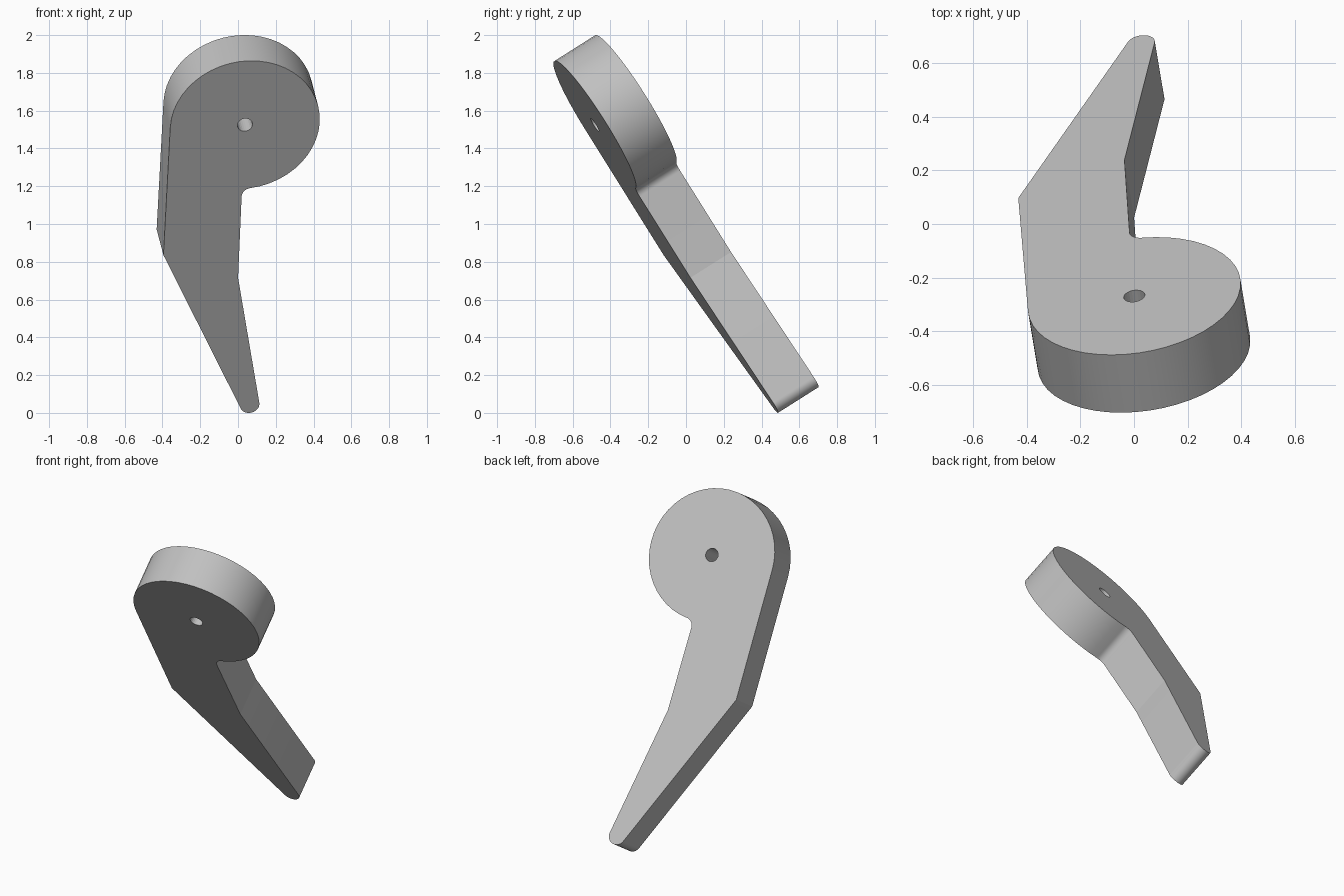
import bpy, bmesh
from math import atan2, acos, cos, sin, pi, radians, hypot
from mathutils import Matrix, Vector

if "Cube" in bpy.data.objects:
    bpy.data.objects.remove(bpy.data.objects["Cube"])

DISC_R, TIP_R, FILLET_R, HOLE_R, THICK = 0.40, 0.052, 0.05, 0.04, 0.257
DISC, TIP, FILLET = (0, 0), (0.025, -1.755), (0.032, -0.449)
OUTER_ELBOW, INNER_ELBOW = (-0.436, -0.778), (-0.037, -0.955)


def arc(center, r, start, end, step=radians(7.5)):
    """Points along an arc, swept from start to end."""
    n = max(2, round(abs(end - start) / step))
    angles = [start + (end - start) * i / n for i in range(n + 1)]
    return [(center[0] + r * cos(a), center[1] + r * sin(a)) for a in angles]


def tangent(point, center, r, side):
    """Angle on a circle where a line from an outside point touches it."""
    dx, dy = point[0] - center[0], point[1] - center[1]
    return atan2(dy, dx) + side * acos(r / hypot(dx, dy))


# Outline: disc clockwise, neck fillet, inner edge, rounded tip, outer edge
neck = atan2(FILLET[1], FILLET[0])
disc_start = tangent(OUTER_ELBOW, DISC, DISC_R, -1) % (2 * pi)
tip_start = tangent(INNER_ELBOW, TIP, TIP_R, -1)
tip_end = tangent(OUTER_ELBOW, TIP, TIP_R, 1)
while tip_end > tip_start:
    tip_end -= 2 * pi
outline = arc(DISC, DISC_R, disc_start, neck)
outline += arc(FILLET, FILLET_R, neck + pi, pi)[1:]
outline += [INNER_ELBOW] + arc(TIP, TIP_R, tip_start, tip_end) + [OUTER_ELBOW]
hole = arc(DISC, HOLE_R, 0, 2 * pi, radians(15))[:-1]

# Plate with a through hole
bm = bmesh.new()
for loop in (outline, hole):
    verts = [bm.verts.new((x, y, 0)) for x, y in loop]
    for a, b in zip(verts, verts[1:] + verts[:1]):
        bm.edges.new((a, b))
bmesh.ops.triangle_fill(bm, use_beauty=True, use_dissolve=False, edges=bm.edges[:])
ext = bmesh.ops.extrude_face_region(bm, geom=bm.faces[:], use_keep_orig=True)
top = [g for g in ext["geom"] if isinstance(g, bmesh.types.BMVert)]
bmesh.ops.translate(bm, verts=top, vec=(0, 0, THICK))
bmesh.ops.recalc_face_normals(bm, faces=bm.faces[:])

# Tilt the plate: its thickness runs along the normal
normal = Vector((-0.14, 0.837, 0.53)).normalized()
across = (Vector((1, 0, 0)) - normal * normal.x).normalized()
up = across.cross(normal)
frame = Matrix((across, up, normal)).transposed().to_4x4()
bm.transform(Matrix.Translation((0.037, -0.483, 1.525)) @ frame)
bmesh.ops.recalc_face_normals(bm, faces=bm.faces[:])

mesh = bpy.data.meshes.new("lever_plate")
bm.to_mesh(mesh)
bm.free()
lever = bpy.data.objects.new("lever_plate", mesh)
bpy.context.collection.objects.link(lever)

# Plain grey finish
grey = bpy.data.materials.new("plain_grey")
grey.use_nodes = True
colour = (0.53, 0.53, 0.53, 1)
grey.diffuse_color = colour
grey.node_tree.nodes["Principled BSDF"].inputs["Base Color"].default_value = colour
mesh.materials.append(grey)

bpy.ops.object.select_all(action="DESELECT")
lever.select_set(True)
bpy.context.view_layer.objects.active = lever
bpy.ops.object.shade_smooth_by_angle(angle=radians(9))
